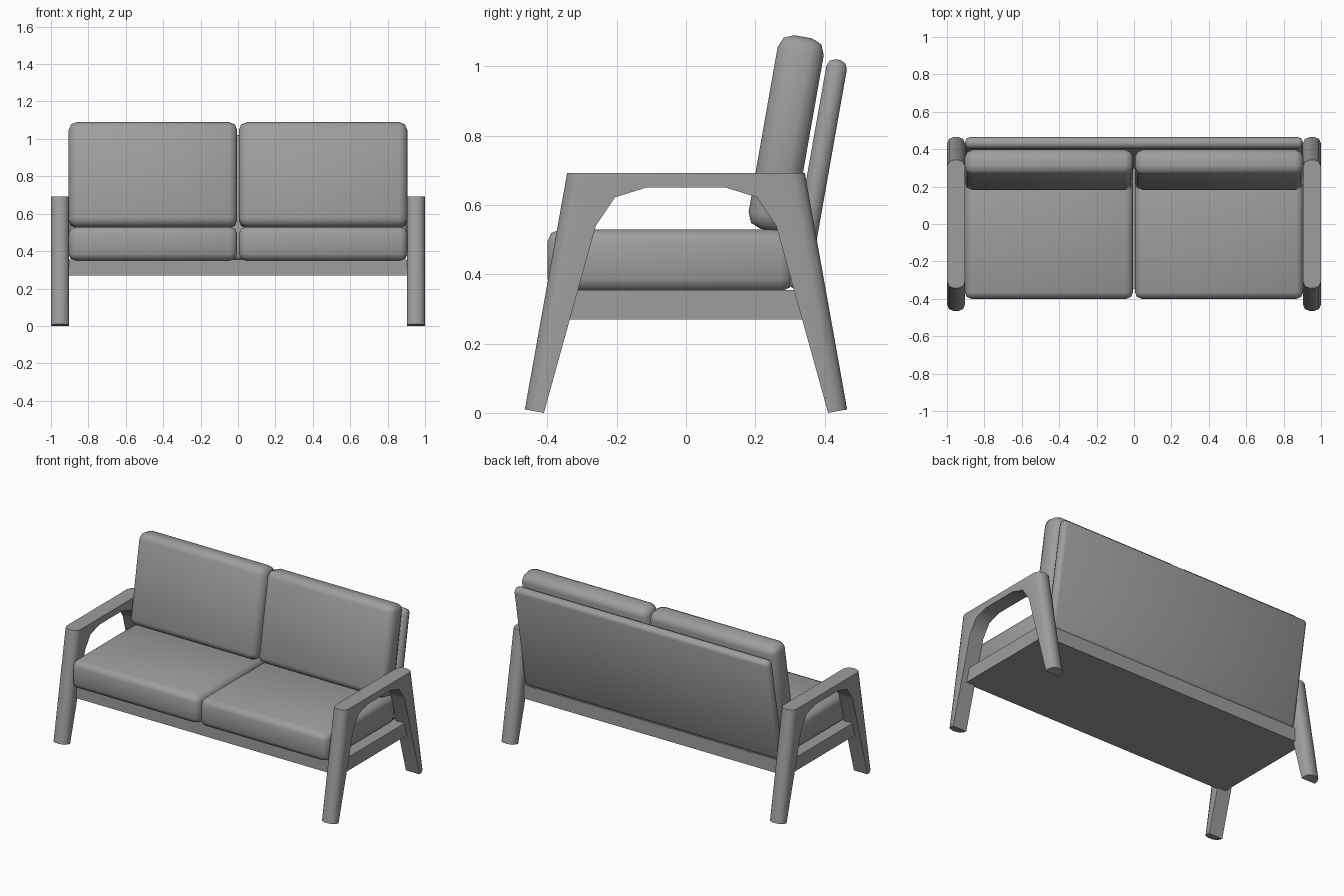
import bpy, bmesh, math
from mathutils import Matrix

if "Cube" in bpy.data.objects:
    bpy.data.objects.remove(bpy.data.objects["Cube"])

grey = bpy.data.materials.new("dark_grey")
grey.diffuse_color = (0.34, 0.34, 0.34, 1)
grey.use_nodes = True
grey.node_tree.nodes["Principled BSDF"].inputs["Base Color"].default_value = grey.diffuse_color


def finish(bm, name, angle=35):
    bmesh.ops.recalc_face_normals(bm, faces=bm.faces)
    mesh = bpy.data.meshes.new(name)
    bm.to_mesh(mesh)
    bm.free()
    mesh.materials.append(grey)
    ob = bpy.data.objects.new(name, mesh)
    bpy.context.collection.objects.link(ob)
    bpy.ops.object.select_all(action='DESELECT')
    ob.select_set(True)
    bpy.context.view_layer.objects.active = ob
    bpy.ops.object.shade_smooth_by_angle(angle=math.radians(angle))
    return ob


def mirror_x(ob):
    mod = ob.modifiers.new("mirror", 'MIRROR')
    mod.use_axis[0] = True
    mod.use_mirror_merge = False


def padded_box(name, center, size, bevel=0.0, tilt=0.0):
    """Box with rounded edges, leaning back by tilt degrees."""
    bm = bmesh.new()
    bmesh.ops.create_cube(bm, size=1)
    bmesh.ops.scale(bm, vec=size, verts=bm.verts)
    if bevel:
        bmesh.ops.bevel(bm, geom=bm.edges[:], offset=bevel, segments=2,
                        profile=0.5, affect='EDGES')
    bm.transform(Matrix.Translation(center) @ Matrix.Rotation(math.radians(-tilt), 4, 'X'))
    return finish(bm, name, 50)


# Side frames: two splayed legs and an armrest in one arched profile
half = [(0.115, 0.65), (0.205, 0.622), (0.26, 0.54), (0.41, 0.0), (0.465, 0.01), (0.343, 0.692)]
profile = half + [(-y, z) for y, z in reversed(half)]
bm = bmesh.new()
face = bm.faces.new([bm.verts.new((0.903, y, z)) for y, z in profile])
ext = bmesh.ops.extrude_face_region(bm, geom=[face])
bmesh.ops.translate(bm, vec=(0.097, 0, 0),
                    verts=[v for v in ext["geom"] if isinstance(v, bmesh.types.BMVert)])


def on_outer_leg(e):
    a, b = e.verts
    lo, hi = sorted((a.co, b.co), key=lambda c: c.z)
    return (abs(a.co.x - b.co.x) < 1e-4 and abs(abs(lo.y) - 0.465) < 1e-3
            and abs(abs(hi.y) - 0.343) < 1e-3)


# Round the outward edges of the legs
bmesh.ops.bevel(bm, geom=[e for e in bm.edges if on_outer_leg(e)], offset=0.036,
                segments=2, profile=0.5, affect='EDGES')
mirror_x(finish(bm, "side_frame", 50))

# Seat base board, let into the side frames
padded_box("seat_base", (0, 0.002, 0.312), (1.925, 0.70, 0.086))

# Back panel
padded_box("back_panel", (0, 0.380, 0.687), (1.805, 0.060, 0.675), 0.024, 10)

# Seat and back cushions, mirrored pairs
mirror_x(padded_box("seat_cushion", (0.455, -0.045, 0.440), (0.90, 0.71, 0.178), 0.036))
mirror_x(padded_box("back_cushion", (0.455, 0.289, 0.806), (0.90, 0.135, 0.567), 0.042, 10))
